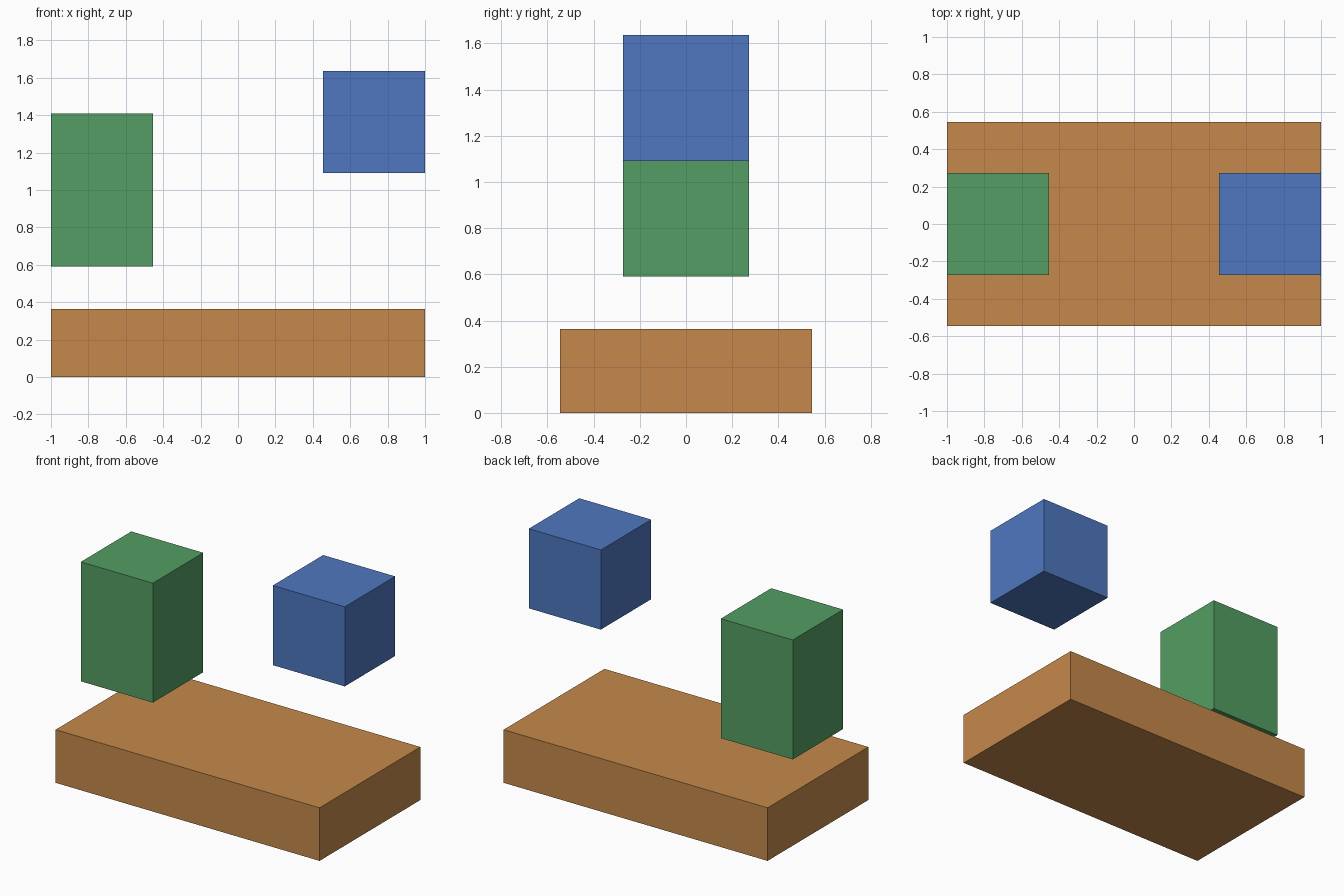
import bpy

if "Cube" in bpy.data.objects:
    bpy.data.objects.remove(bpy.data.objects["Cube"])

U = 2 / 11  # model unit: the slab is 11 units long


def material(name, rgb):
    mat = bpy.data.materials.new(name)
    mat.diffuse_color = (*rgb, 1.0)
    mat.use_nodes = True
    mat.node_tree.nodes["Principled BSDF"].inputs["Base Color"].default_value = mat.diffuse_color
    return mat


def block(name, size, x, bottom, mat):
    """Axis-aligned box given in units, placed by its underside."""
    bpy.ops.mesh.primitive_cube_add(size=1, location=(x * U, 0, (bottom + size[2] / 2) * U))
    obj = bpy.context.object
    obj.name = name
    obj.scale = [s * U for s in size]
    bpy.ops.object.transform_apply(location=False, rotation=False, scale=True)
    obj.data.materials.append(mat)


orange = material("warm_brown", (0.56, 0.25, 0.07))
green = material("leaf_green", (0.088, 0.34, 0.125))
blue = material("medium_blue", (0.077, 0.185, 0.52))

# Base slab
block("base_slab", (11, 6, 2), 0, 0, orange)
# Floating tall block on the left
block("left_block", (3, 3, 4.5), -4, 3.25, green)
# Floating cube on the right
block("right_cube", (3, 3, 3), 4, 6, blue)
